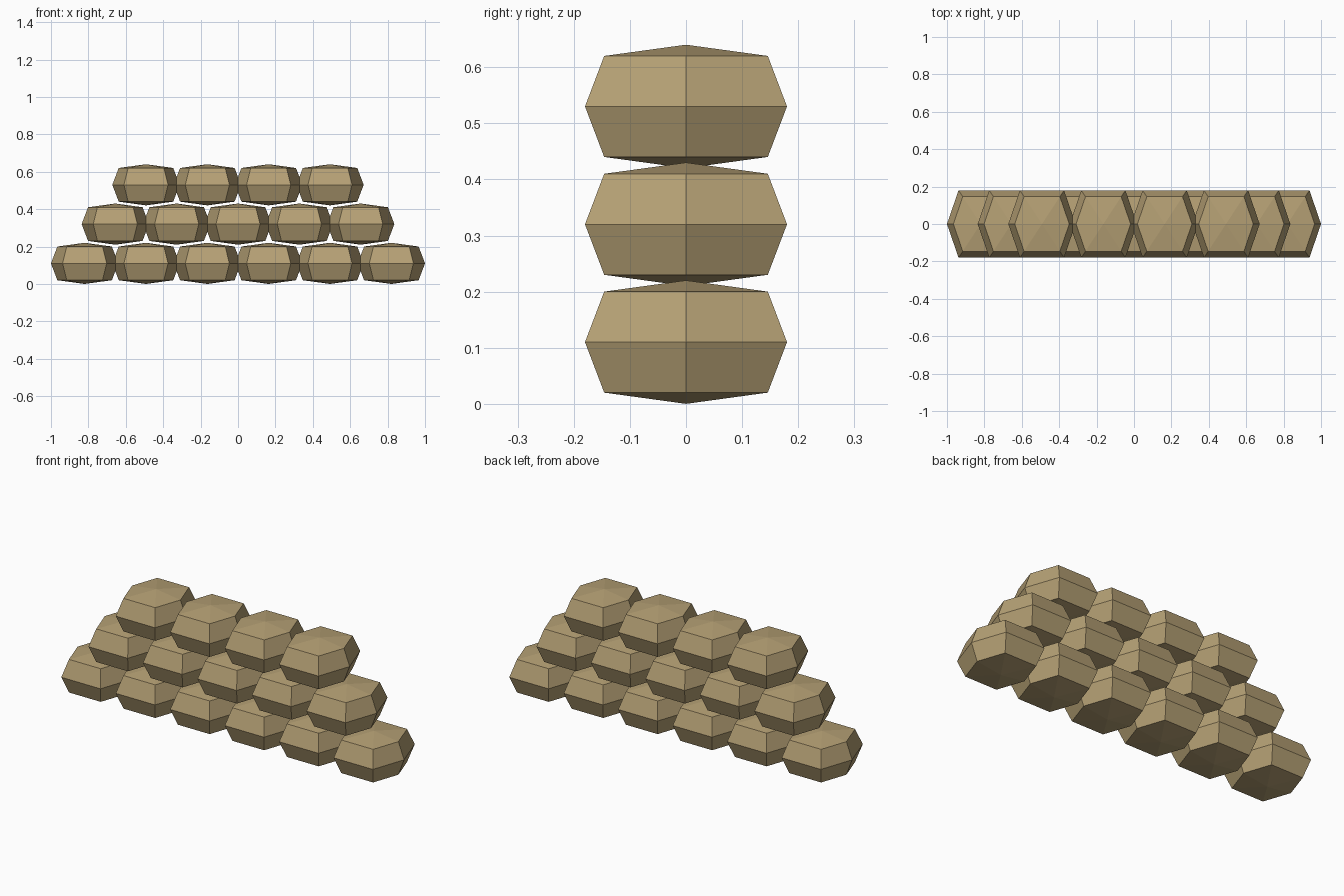
import bpy, bmesh

if "Cube" in bpy.data.objects:
    bpy.data.objects.remove(bpy.data.objects["Cube"])

# Burlap colour
burlap = bpy.data.materials.new("burlap tan")
burlap.diffuse_color = (0.46, 0.35, 0.175, 1)
burlap.use_nodes = True
burlap.node_tree.nodes["Principled BSDF"].inputs["Base Color"].default_value = burlap.diffuse_color

# Plan of a bag at its widest, and ring levels as (height, scale)
PLAN = [(0.18, 0), (0.118, 0.18), (-0.118, 0.18),
        (-0.18, 0), (-0.118, -0.18), (0.118, -0.18)]
RINGS = [(-0.09, 0.81), (0, 1), (0.09, 0.81)]
HALF_HEIGHT = 0.11
SPACING, ROW_STEP = 0.328, 0.21


def bag_mesh():
    bm = bmesh.new()
    rings = [[bm.verts.new((x * s, y * s, z)) for x, y in PLAN] for z, s in RINGS]
    bottom = bm.verts.new((0, 0, -HALF_HEIGHT))
    top = bm.verts.new((0, 0, HALF_HEIGHT))
    n = len(PLAN)
    for i in range(n):
        j = (i + 1) % n
        bm.faces.new((bottom, rings[0][j], rings[0][i]))
        bm.faces.new((top, rings[-1][i], rings[-1][j]))
        for low, high in zip(rings, rings[1:]):
            bm.faces.new((low[i], low[j], high[j], high[i]))
    bmesh.ops.recalc_face_normals(bm, faces=bm.faces)
    mesh = bpy.data.meshes.new("sandbag")
    bm.to_mesh(mesh)
    bm.free()
    mesh.materials.append(burlap)
    return mesh


# Three staggered rows of sandbags, one fewer in each row up
mesh = bag_mesh()
for row, count in enumerate((6, 5, 4)):
    for i in range(count):
        bag = bpy.data.objects.new(f"sandbag_row{row + 1}_{i + 1}", mesh)
        bag.location = ((i - (count - 1) / 2) * SPACING, 0, HALF_HEIGHT + row * ROW_STEP)
        bpy.context.collection.objects.link(bag)
